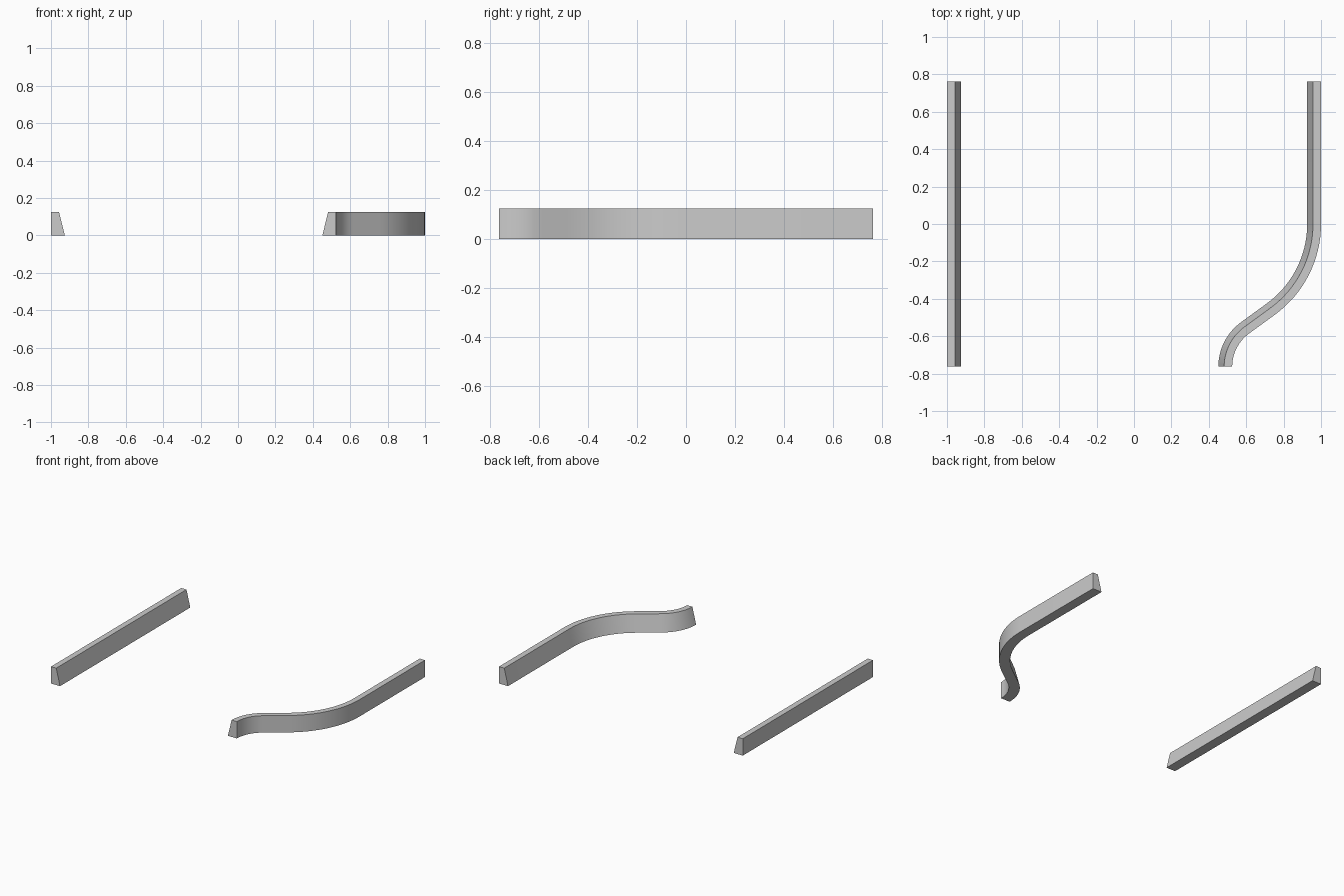
import bpy, bmesh
from math import sin, cos, radians

if "Cube" in bpy.data.objects:
    bpy.data.objects.remove(bpy.data.objects["Cube"])

HALF, H = 0.763, 0.125
# cross-section: (distance inward from outer edge, height)
PROFILE = [(0, 0), (0, H), (0.043, H), (0.074, 0)]


def sweep(name, path):
    """Sweep the profile along points (x, y, inward normal x, inward normal y)."""
    bm = bmesh.new()
    rings = [[bm.verts.new((x + nx * d, y + ny * d, z)) for d, z in PROFILE]
             for x, y, nx, ny in path]
    for a, b in zip(rings, rings[1:]):
        for i in range(4):
            j = (i + 1) % 4
            bm.faces.new((a[i], a[j], b[j], b[i]))
    bm.faces.new(rings[0])
    bm.faces.new(rings[-1])
    bmesh.ops.recalc_face_normals(bm, faces=bm.faces)
    me = bpy.data.meshes.new(name)
    bm.to_mesh(me)
    bm.free()
    ob = bpy.data.objects.new(name, me)
    bpy.context.collection.objects.link(ob)
    bpy.ops.object.select_all(action='DESELECT')
    ob.select_set(True)
    bpy.context.view_layer.objects.active = ob
    bpy.ops.object.shade_smooth_by_angle(angle=radians(25))
    return ob


# straight barrier
sweep("straight_barrier", [(-1, HALF, 1, 0), (-1, -HALF, 1, 0)])

# curved barrier: straight run, large bend inward, short diagonal, small bend back
R1, R2, T, N = 0.60, 0.22, radians(54), 16
END_X = 0.525
path = [(1, HALF, -1, 0)]
for i in range(N + 1):
    t = T * i / N
    path.append((1 - R1 + R1 * cos(t), -R1 * sin(t), -cos(t), -sin(t) * -1))
for i in range(N + 1):
    t = T * (1 - i / N)
    path.append((END_X + R2 - R2 * cos(t), -HALF + R2 * sin(t), -cos(t), sin(t)))
sweep("curved_barrier", path)
